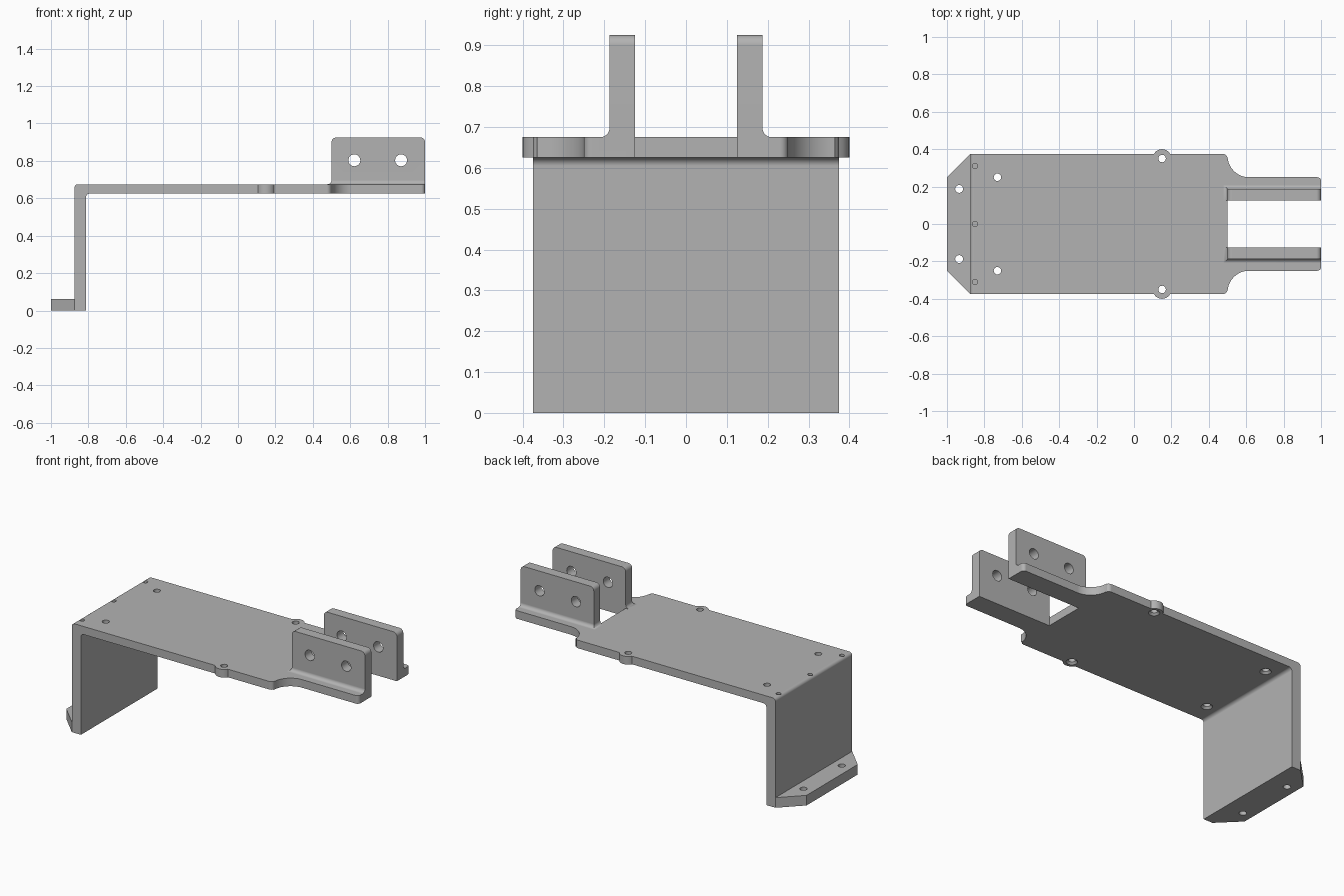
import bpy, bmesh
from math import sin, cos, radians, pi

if "Cube" in bpy.data.objects:
    bpy.data.objects.remove(bpy.data.objects["Cube"], do_unlink=True)

grey = bpy.data.materials.new("plain grey")
grey.use_nodes = True
grey.diffuse_color = (0.45, 0.45, 0.45, 1)
grey.node_tree.nodes["Principled BSDF"].inputs["Base Color"].default_value = grey.diffuse_color


def arc(cx, cy, r, a, b, n=10):
    """Points along an arc from angle a to angle b, in degrees."""
    angles = [radians(a + (b - a) * i / n) for i in range(n + 1)]
    return [(cx + r * cos(t), cy + r * sin(t)) for t in angles]


def loft(name, rings):
    """Closed solid through a stack of matching rings of 3D points."""
    bm = bmesh.new()
    loops = [[bm.verts.new(p) for p in ring] for ring in rings]
    for low, high in zip(loops, loops[1:]):
        for i in range(len(low)):
            j = (i + 1) % len(low)
            bm.faces.new((low[i], low[j], high[j], high[i]))
    bm.faces.new(loops[0][::-1])
    bm.faces.new(loops[-1])
    bmesh.ops.recalc_face_normals(bm, faces=bm.faces)
    mesh = bpy.data.meshes.new(name)
    bm.to_mesh(mesh)
    bm.free()
    mesh.materials.append(grey)
    ob = bpy.data.objects.new(name, mesh)
    bpy.context.collection.objects.link(ob)
    return ob


def prism(name, pts, axis, a, b):
    """Profile extruded along y or z between a and b."""
    place = {"y": lambda u, v, w: (u, w, v), "z": lambda u, v, w: (u, v, w)}[axis]
    return loft(name, [[place(u, v, w) for u, v in pts] for w in (a, b)])


def drill(axis, u, v, levels):
    """Round cutter with a radius at each level along its axis."""
    rings = []
    for w, r in levels:
        circle = arc(u, v, r, 0, 345, 23)
        rings.append([(p, w, q) if axis == "y" else (p, q, w) for p, q in circle])
    return loft("hole_cutter", rings)


def combine(base, other, operation):
    mod = base.modifiers.new("join", "BOOLEAN")
    mod.operation, mod.solver, mod.object = operation, "EXACT", other
    bpy.context.view_layer.objects.active = base
    bpy.ops.object.modifier_apply(modifier=mod.name)
    bpy.data.objects.remove(other, do_unlink=True)


T, B = 0.675, 0.625   # deck top and underside
WIDE = 0.375          # half width

# Deck with side ears, waisted corners and two arms
half = [(-0.7, WIDE)] + arc(0.15, 0.35, 0.05, 150, 30) + arc(0.475, 0.35, 0.025, 90, 0, 5)
half += arc(0.615, 0.365, 0.115, 180, 270, 14) + arc(0.98, 0.23, 0.02, 90, 0, 5)
half += [(1, 0.125), (0.5, 0.125)]
bracket = prism("bracket", half + [(x, -y) for x, y in reversed(half)], "z", B, T)

# Leg with its bend into the deck
leg = [(-0.875, 0), (-0.8125, 0)] + arc(-0.7925, B - 0.02, 0.02, 180, 90, 6)
leg += [(-0.7, B), (-0.7, T)] + arc(-0.855, T - 0.02, 0.02, 90, 180, 6)
parts = [prism("leg", leg, "y", -WIDE, WIDE)]

# Foot with clipped corners
foot = [(-0.86, -WIDE), (-0.86, WIDE), (-0.875, WIDE), (-1, 0.25), (-1, -0.25), (-0.875, -WIDE)]
parts.append(prism("foot", foot, "z", 0, 0.0625))

for s in (1, -1):
    # Upright lug with rounded top corners
    lug = [(0.5, B + 0.02), (1, B + 0.02)]
    lug += arc(0.975, 0.9, 0.025, 0, 90, 6) + arc(0.525, 0.9, 0.025, 90, 180, 6)
    parts.append(prism("lug", lug, "y", s * 0.125, s * 0.1875))
    # Hollow fillet around the lug's base
    rings = []
    levels = [(0.022, B + 0.02)] + [(0.022 * (1 - sin(t)), T + 0.022 * (1 - cos(t)))
                                   for t in (pi / 2 * i / 7 for i in range(8))]
    for d, z in levels:
        x0, y0, y1 = 0.5 - d, s * 0.125, s * (0.1875 + d)
        rings.append([(x0, y0, z), (1, y0, z), (1, y1, z), (x0, y1, z)])
    parts.append(loft("lug_fillet", rings))

for part in parts:
    combine(bracket, part, "UNION")

# Holes: countersunk in the deck, plain in foot and lugs, blind above the leg
sink = [(B - 0.01, 0.042), (B + 0.012, 0.02), (T + 0.02, 0.02)]
cutters = [drill("z", -0.85, 0, [(0.58, 0.014), (0.7, 0.014)])]
for s in (1, -1):
    cutters.append(drill("z", 0.15, s * 0.35, sink))
    cutters.append(drill("z", -0.73, s * 0.25, sink))
    cutters.append(drill("z", -0.85, s * 0.31, [(0.58, 0.014), (0.7, 0.014)]))
    cutters.append(drill("z", -0.935, s * 0.1875, [(-0.05, 0.021), (0.1, 0.021)]))
    for x in (0.622, 0.872):
        cutters.append(drill("y", x, 0.803, [(s * 0.1, 0.032), (s * 0.22, 0.032)]))
for cutter in cutters:
    combine(bracket, cutter, "DIFFERENCE")

# Smooth bends and holes, crisp plate edges
bpy.ops.object.select_all(action="DESELECT")
bracket.select_set(True)
bpy.context.view_layer.objects.active = bracket
bpy.ops.object.shade_smooth_by_angle(angle=radians(30))
flat = bracket.modifiers.new("even_shading", "WEIGHTED_NORMAL")
flat.keep_sharp = True
